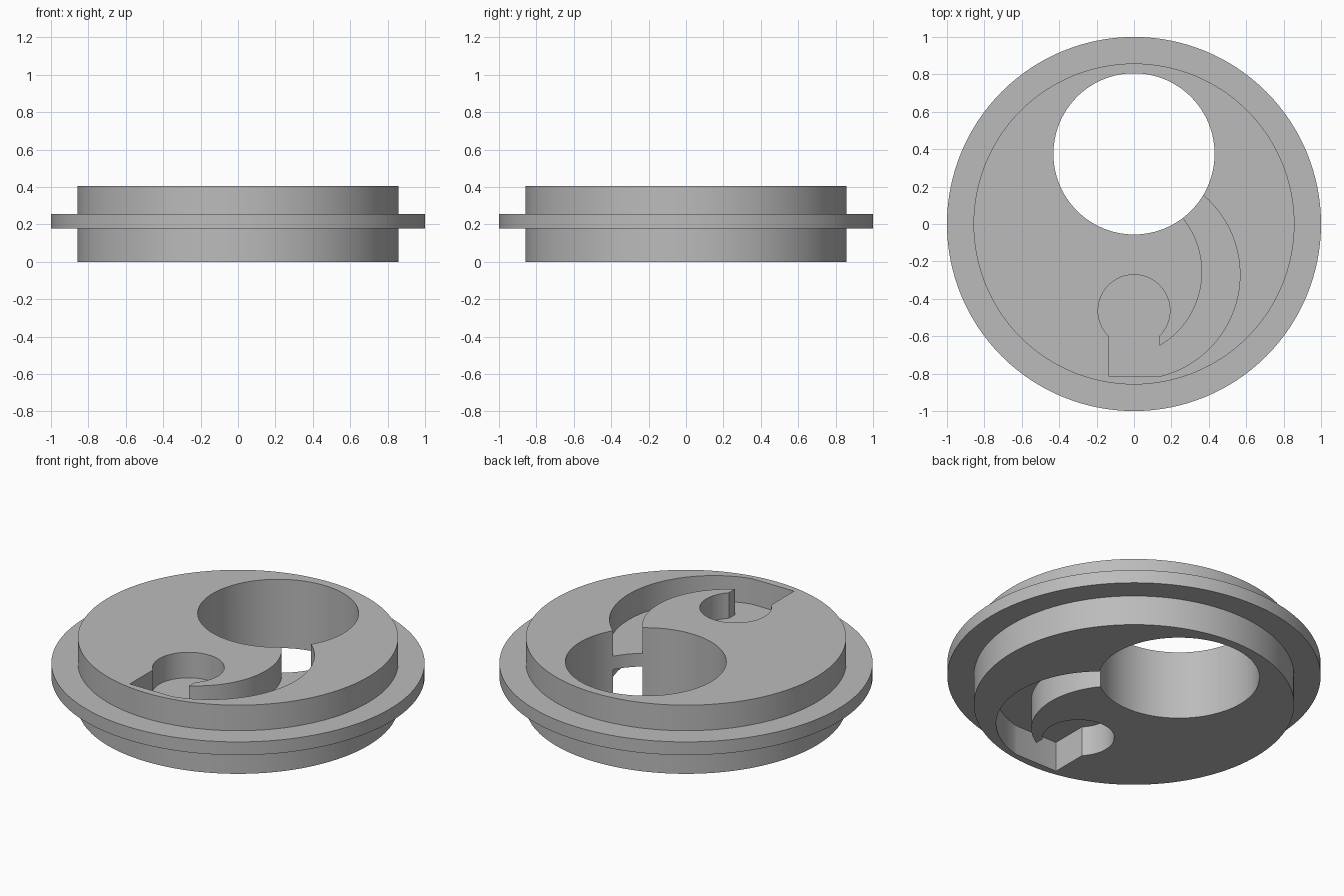
import bpy
import bmesh
from math import cos, sin, pi, radians

if "Cube" in bpy.data.objects:
    bpy.data.objects.remove(bpy.data.objects["Cube"], do_unlink=True)

HEIGHT, WEB_LOW, WEB_HIGH = 0.406, 0.177, 0.255
BODY_R, FLANGE_R = 0.858, 1.0

grey = bpy.data.materials.new("plain grey")
grey.use_nodes = True
colour = (0.5, 0.5, 0.5, 1)
grey.diffuse_color = colour
grey.node_tree.nodes["Principled BSDF"].inputs["Base Color"].default_value = colour


def make_object(name, bm):
    bmesh.ops.recalc_face_normals(bm, faces=bm.faces)
    mesh = bpy.data.meshes.new(name)
    bm.to_mesh(mesh)
    bm.free()
    mesh.materials.append(grey)
    obj = bpy.data.objects.new(name, mesh)
    bpy.context.collection.objects.link(obj)
    return obj


def arc(cx, cy, r, start, end, steps):
    angles = [radians(start + (end - start) * i / steps) for i in range(steps + 1)]
    return [(cx + r * cos(a), cy + r * sin(a)) for a in angles]


def prism(name, outline, low, high):
    bm = bmesh.new()
    base = bm.faces.new([bm.verts.new((x, y, low)) for x, y in outline])
    top = bmesh.ops.extrude_face_region(bm, geom=[base], use_keep_orig=True)
    verts = [v for v in top["geom"] if isinstance(v, bmesh.types.BMVert)]
    bmesh.ops.translate(bm, verts=verts, vec=(0, 0, high - low))
    return make_object(name, bm)


def turned(name, profile, segments):
    bm = bmesh.new()
    rings = [[bm.verts.new((r * cos(2 * pi * i / segments), r * sin(2 * pi * i / segments), z))
              for i in range(segments)] for r, z in profile]
    for a, b in zip(rings, rings[1:]):
        for i in range(segments):
            j = (i + 1) % segments
            bm.faces.new((a[i], a[j], b[j], b[i]))
    bm.faces.new(rings[0])
    bm.faces.new(rings[-1])
    return make_object(name, bm)


# Round body with a thin flange around its middle
body = turned("flanged_disc", [
    (BODY_R, 0), (BODY_R, WEB_LOW), (FLANGE_R, WEB_LOW),
    (FLANGE_R, WEB_HIGH), (BODY_R, WEB_HIGH), (BODY_R, HEIGHT)], 128)

# Large through hole
hole = prism("hole_cutter", arc(0, 0.375, 0.431, 0, 360, 96)[:-1], -0.1, HEIGHT + 0.1)

# Curved channel running from the hole to a keyhole-shaped pocket
channel = (
    arc(0.008, -0.271, 0.5585, 60, -76.4, 48)        # outer wall
    + [(-0.137, -0.814)]                             # square end of the slot
    + arc(0, -0.463, 0.192, 224.4, -44.4, 48)        # round pocket
    + arc(-0.093, -0.256, 0.457, -59.8, 50, 40))     # inner wall
upper = prism("upper_channel_cutter", channel, WEB_HIGH, HEIGHT + 0.1)
lower = prism("lower_channel_cutter", channel, -0.1, WEB_LOW)

# Cut the openings, leaving a web at flange level
bpy.ops.object.select_all(action='DESELECT')
bpy.context.view_layer.objects.active = body
body.select_set(True)
for cutter in (hole, upper, lower):
    cutter.hide_render = True
    mod = body.modifiers.new(cutter.name, 'BOOLEAN')
    mod.operation = 'DIFFERENCE'
    mod.solver = 'EXACT'
    mod.object = cutter
    bpy.ops.object.modifier_apply(modifier=mod.name)
    bpy.data.objects.remove(cutter, do_unlink=True)

bpy.ops.object.shade_smooth_by_angle(angle=radians(25))
